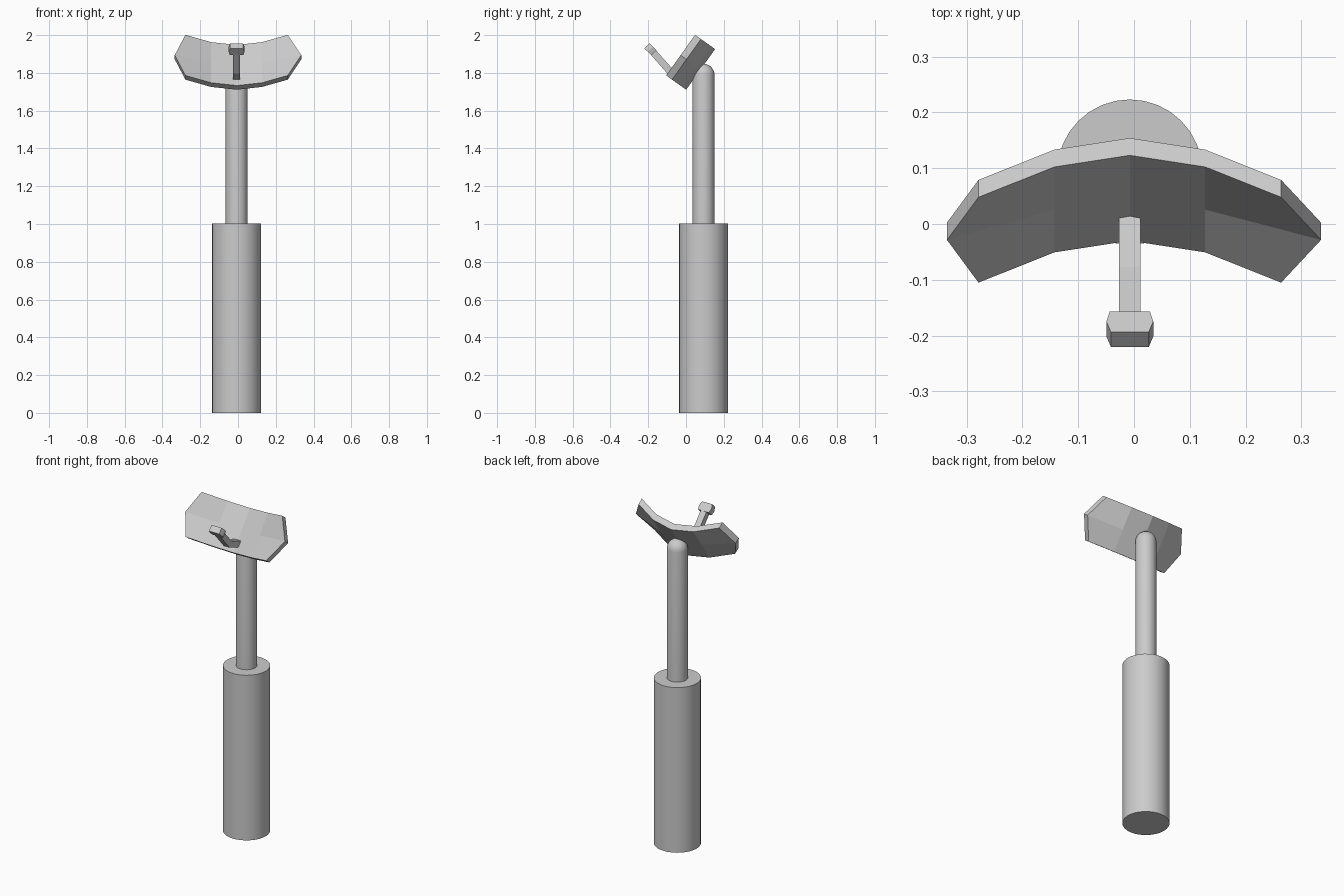
import bpy, bmesh, math
from mathutils import Vector

if "Cube" in bpy.data.objects:
    bpy.data.objects.remove(bpy.data.objects["Cube"])

CX = -0.0075   # axis of the post and arm


def make_object(name, bm, smooth=False):
    bmesh.ops.recalc_face_normals(bm, faces=bm.faces)
    mesh = bpy.data.meshes.new(name)
    bm.to_mesh(mesh)
    bm.free()
    obj = bpy.data.objects.new(name, mesh)
    bpy.context.collection.objects.link(obj)
    if smooth:
        bpy.ops.object.select_all(action='DESELECT')
        obj.select_set(True)
        bpy.context.view_layer.objects.active = obj
        bpy.ops.object.shade_smooth_by_angle(angle=math.radians(35))
    return obj


def loft(name, rings, smooth=False):
    """Join matching rings of points and cap both ends."""
    bm = bmesh.new()
    loops = [[bm.verts.new(p) for p in ring] for ring in rings]
    n = len(loops[0])
    for a, b in zip(loops, loops[1:]):
        for i in range(n):
            j = (i + 1) % n
            bm.faces.new((a[i], a[j], b[j], b[i]))
    bm.faces.new(loops[0])
    bm.faces.new(loops[-1])
    return make_object(name, bm, smooth)


def round_post(name, profile, cy=0.093, sides=32):
    rings = [[(CX + r * math.cos(2 * math.pi * i / sides),
               cy + r * math.sin(2 * math.pi * i / sides), z)
              for i in range(sides)] for r, z in profile]
    return loft(name, rings, True)


# thick lower post and thin upper post with a domed top
round_post("base_post", [(0.13, 0), (0.13, 1.003)])
dome = [(0.058 * math.cos(math.radians(a)), 1.79 + 0.058 * math.sin(math.radians(a)))
        for a in (0, 15, 30, 45, 60, 75, 87)]
round_post("upper_post", [(0.058, 0.99)] + dome)

# curved dish panel: 5 columns by 3 rows, thickened, with pointed ends
top_centre = Vector((CX, 0.123, 1.948))
down = Vector((0, -0.153, -0.215))
normal = Vector((0, -0.815, 0.58))
bm = bmesh.new()
layers = []
for depth in (0, -0.038):
    grid = []
    for col, (x, sag) in enumerate([(-0.271, 0.092), (-0.135, 0.0255), (0, 0),
                                    (0.135, 0.0255), (0.271, 0.092)]):
        column = []
        for row in range(3):
            p = top_centre + down * (row / 2) + normal * (sag + depth)
            p.x += x
            if row == 1 and col in (0, 4):
                p.x = -0.335 if col == 0 else 0.335
            column.append(bm.verts.new(p))
        grid.append(column)
    for a, b in zip(grid, grid[1:]):
        for r in range(2):
            bm.faces.new((a[r], b[r], b[r + 1], a[r + 1]))
    layers.append(grid)


def outline(g):
    return ([c[0] for c in g] + [g[4][1]] + [c[2] for c in reversed(g)] + [g[0][1]])


front, back = outline(layers[0]), outline(layers[1])
for i in range(len(front)):
    j = (i + 1) % len(front)
    bm.faces.new((front[i], front[j], back[j], back[i]))
make_object("dish_panel", bm)


def box_ring(y, z, hx, hp, angle):
    """Rectangle across the arm; angle is the slope of the arm."""
    py, pz = math.sin(angle) * hp, math.cos(angle) * hp
    return [(CX + sx * hx, y + s * py, z + s * pz)
            for sx, s in ((-1, -1), (1, -1), (1, 1), (-1, 1))]


# bent feed arm
loft("feed_arm", [box_ring(0.03, 1.77, 0.019, 0.018, math.radians(19)),
                  box_ring(-0.088, 1.812, 0.019, 0.019, math.radians(34)),
                  box_ring(-0.178, 1.914, 0.019, 0.018, math.radians(48))])

# flared head at the end of the arm
tilt = math.radians(45)
head = []
for t, hx, hp in ((0, 0.036, 0.019), (0.025, 0.042, 0.019), (0.051, 0.034, 0.019)):
    head.append(box_ring(-0.170 - t * 0.72, 1.907 + t * 0.7, hx, hp, tilt))
loft("feed_head", head)
